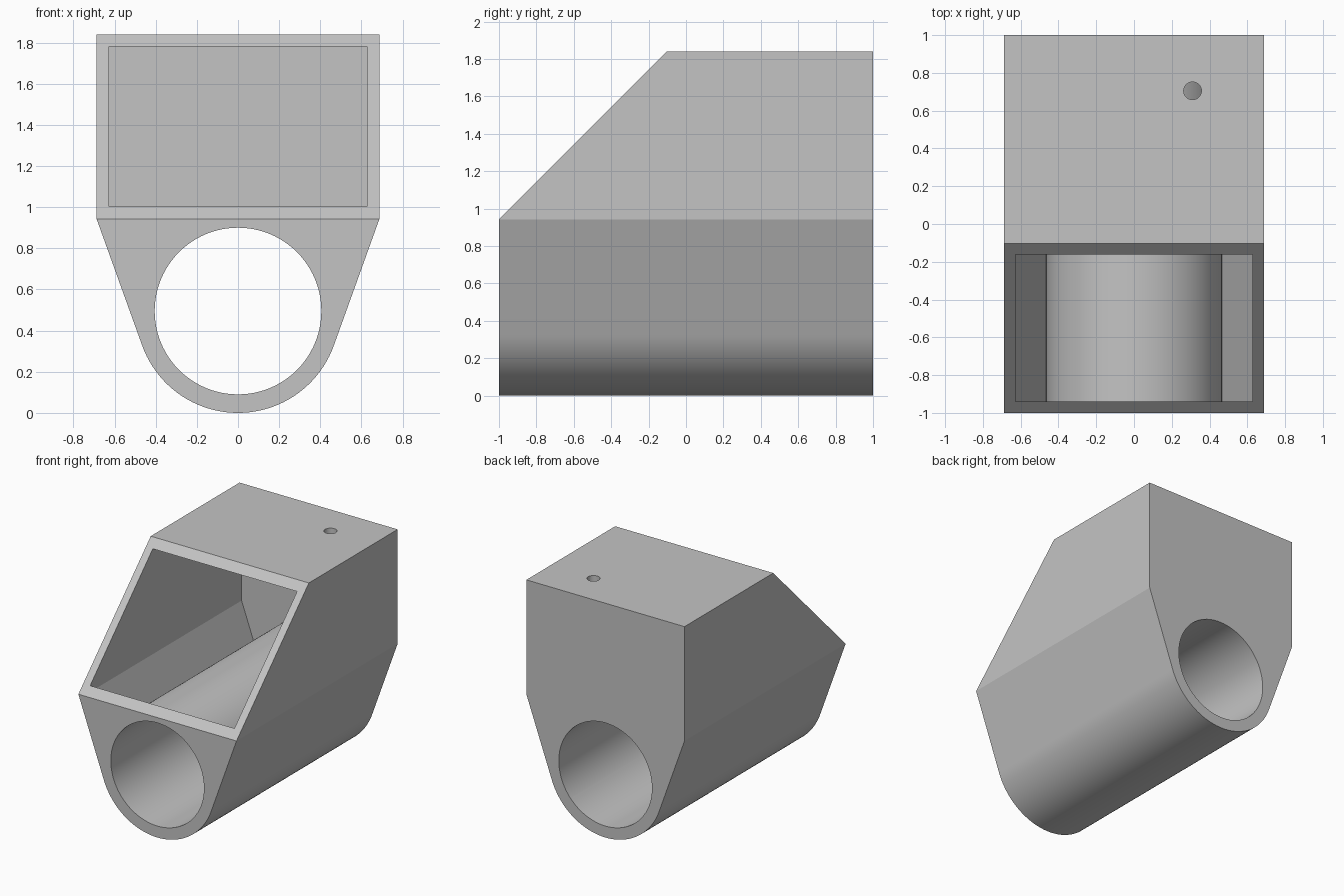
import bpy, bmesh, math
from mathutils import Vector

old = bpy.data.objects.get("Cube")
if old:
    bpy.data.objects.remove(old, do_unlink=True)

# Main dimensions
HALF_W, TOP, SHOULDER = 0.687, 1.84, 0.942
WALL = 0.06
AXIS_Z, R_OUT, R_BORE = 0.495, 0.495, 0.405
R_TUBE = R_BORE + WALL

# Direction of the slanted side wall's normal, tangent to the outer cylinder
dz = SHOULDER - AXIS_Z
slant = math.atan2(dz, HALF_W) - math.acos(R_OUT / math.hypot(HALF_W, dz))

grey = bpy.data.materials.new("plain_grey")
grey.use_nodes = True
colour = (0.55, 0.55, 0.55, 1)
grey.diffuse_color = colour
grey.node_tree.nodes["Principled BSDF"].inputs["Base Color"].default_value = colour


def arc(radius, start, end, steps):
    """Points in x and z on a circle round the tube axis."""
    angles = [start + (end - start) * i / steps for i in range(steps + 1)]
    return [(radius * math.cos(a), AXIS_Z + radius * math.sin(a)) for a in angles]


def prism(name, profile, y0, y1):
    """Extrude an x-z profile along y."""
    bm = bmesh.new()
    face = bm.faces.new([bm.verts.new((x, y0, z)) for x, z in profile])
    ext = bmesh.ops.extrude_face_region(bm, geom=[face])
    moved = [v for v in ext["geom"] if isinstance(v, bmesh.types.BMVert)]
    bmesh.ops.translate(bm, verts=moved, vec=(0, y1 - y0, 0))
    bmesh.ops.recalc_face_normals(bm, faces=bm.faces[:])
    mesh = bpy.data.meshes.new(name)
    bm.to_mesh(mesh)
    bm.free()
    obj = bpy.data.objects.new(name, mesh)
    bpy.context.collection.objects.link(obj)
    mesh.materials.append(grey)
    return obj


# Body: square top, slanted sides and rounded bottom
outline = [(HALF_W, SHOULDER), (HALF_W, TOP), (-HALF_W, TOP), (-HALF_W, SHOULDER)]
outline += arc(R_OUT, -math.pi - slant, slant, 64)
body = prism("housing", outline, -1, 1)

# Sloped opening face at the upper front
bm = bmesh.new()
bm.from_mesh(body.data)
cut = bmesh.ops.bisect_plane(
    bm, geom=bm.verts[:] + bm.edges[:] + bm.faces[:], dist=1e-5,
    plane_co=Vector((0, -1, SHOULDER)), plane_no=Vector((0, -1, 1)), clear_outer=True)
bmesh.ops.holes_fill(bm, edges=[e for e in bm.edges if e.is_boundary])
bmesh.ops.recalc_face_normals(bm, faces=bm.faces[:])
bm.to_mesh(body.data)
bm.free()

# Cavity above the tube, with walls of even thickness
in_w, in_r = HALF_W - WALL, R_OUT - WALL
in_z = AXIS_Z + (in_w * math.cos(slant) - in_r) / -math.sin(slant)
meet = slant + math.acos(in_r / R_TUBE)
room = [(in_w, in_z), (in_w, TOP - WALL), (-in_w, TOP - WALL), (-in_w, in_z)]
room += arc(R_TUBE, math.pi - meet, meet, 64)
cavity = prism("cavity_cutter", room, -1 + WALL, 1 - WALL)

# Round bore through the whole length
bore = prism("bore_cutter", arc(R_BORE, 0, 2 * math.pi, 96)[:-1], -1.2, 1.2)

# Small cable hole through the roof
bpy.ops.mesh.primitive_cylinder_add(vertices=32, radius=0.047, depth=0.3,
                                    location=(0.31, 0.705, TOP))
hole = bpy.context.object
hole.name = "roof_hole_cutter"
hole.data.materials.append(grey)

bpy.ops.object.select_all(action='DESELECT')
bpy.context.view_layer.objects.active = body
body.select_set(True)
for cutter in (cavity, bore, hole):
    cutter.hide_render = True
    mod = body.modifiers.new(cutter.name, 'BOOLEAN')
    mod.operation = 'DIFFERENCE'
    mod.solver = 'EXACT'
    mod.object = cutter
    bpy.ops.object.modifier_apply(modifier=mod.name)
    bpy.data.objects.remove(cutter, do_unlink=True)

bpy.ops.object.shade_smooth_by_angle(angle=math.radians(15))
